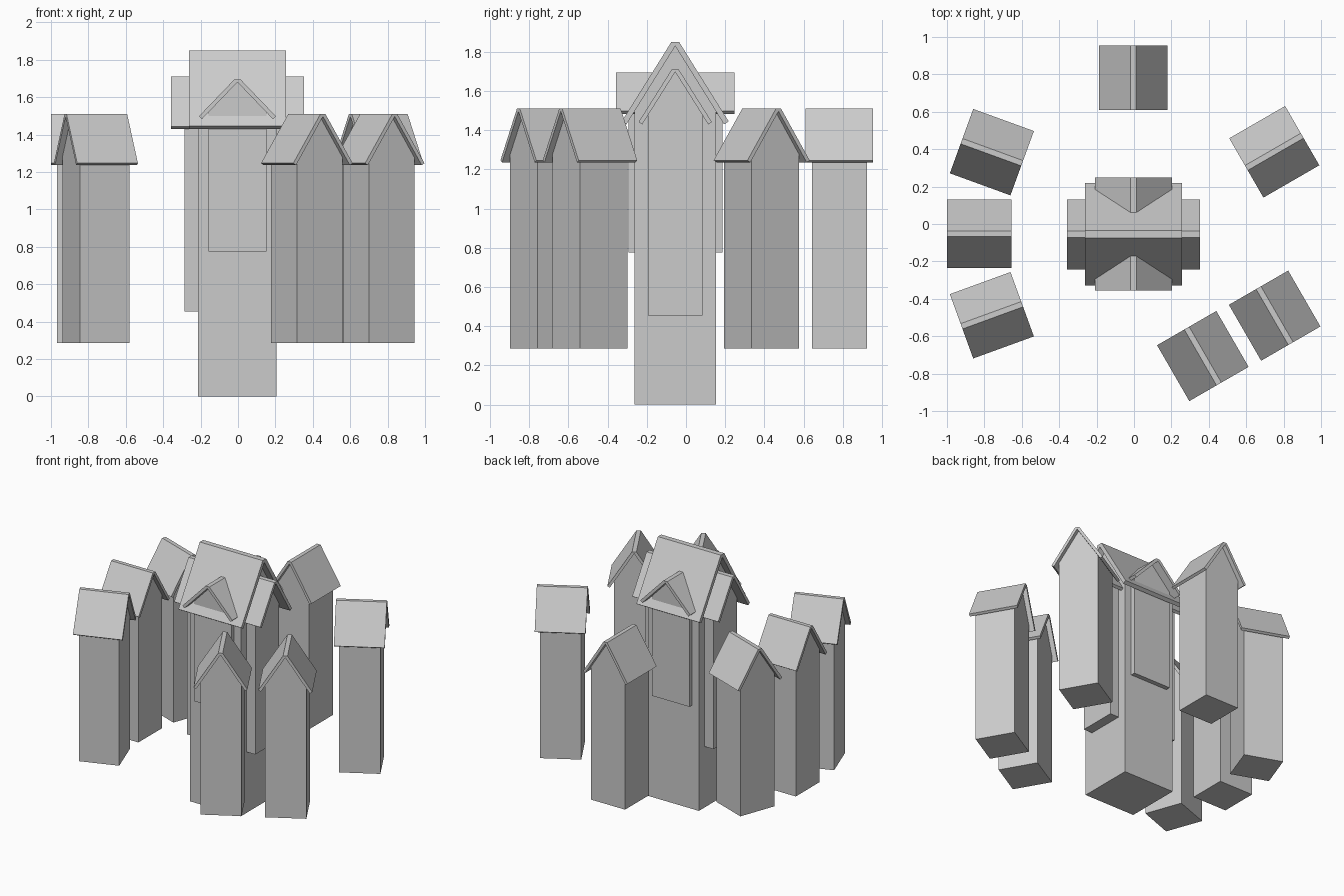
import bpy
from math import radians, cos, atan, sin

if "Cube" in bpy.data.objects:
    bpy.data.objects.remove(bpy.data.objects["Cube"])


def prism(name, profile, length, centre, angle):
    """Extrude a (across, z) profile along the local x axis, then turn and place it."""
    n = len(profile)
    verts = [(s * length / 2, y, z) for s in (-1, 1) for y, z in profile]
    faces = [tuple(range(n))[::-1], tuple(range(n, 2 * n))]
    faces += [(i, (i + 1) % n, n + (i + 1) % n, n + i) for i in range(n)]
    mesh = bpy.data.meshes.new(name)
    mesh.from_pydata(verts, [], faces)
    mesh.update()
    ob = bpy.data.objects.new(name, mesh)
    ob.location = (centre[0], centre[1], 0)
    ob.rotation_euler = (0, 0, radians(angle))
    bpy.context.collection.objects.link(ob)
    return ob


def gabled(name, centre, angle, body_len, body_half, base,
           roof_len, roof_half, eave, peak, flat, thick):
    """Gabled block: five-sided body under a bent roof slab with a flat ridge."""
    a = atan((peak - eave) / (roof_half - flat))
    a = atan((peak - eave - thick * cos(a)) / (roof_half - flat))
    slope = (peak - eave - thick * cos(a)) / (roof_half - flat)
    inner_peak = peak + slope * flat - thick / cos(a)
    outer_z = peak - slope * (roof_half - flat)
    in_half = roof_half - thick * sin(a)
    in_z = inner_peak - slope * in_half
    roof = [(-in_half, in_z), (0, inner_peak), (in_half, in_z),
            (roof_half, outer_z), (flat, peak), (-flat, peak), (-roof_half, outer_z)]
    roof = roof[::-1]
    shoulder = inner_peak - slope * body_half
    body = [(-body_half, base), (body_half, base), (body_half, shoulder),
            (0, inner_peak), (-body_half, shoulder)]
    prism(name + "_body", body, body_len, centre, angle)
    prism(name + "_roof", roof, roof_len, centre, angle)


# Central tower: main block, long narrow side wings, front/back cross gable
gabled("main_tower", (-0.003, -0.055), 0, 0.42, 0.207, 0.0,
       0.52, 0.273, 1.43, 1.85, 0.02, 0.028)
gabled("side_wings", (-0.003, -0.055), 0, 0.565, 0.14, 0.455,
       0.71, 0.187, 1.43, 1.71, 0.018, 0.022)
gabled("cross_gable", (-0.003, -0.054), 90, 0.48, 0.155, 0.775,
       0.605, 0.206, 1.482, 1.695, 0.016, 0.022)

# Ring of small hanging turrets: centre x, centre y, ridge direction
turrets = [(-0.003, 0.783, 90), (-0.76, 0.384, -20), (-0.828, -0.052, 0),
           (-0.76, -0.488, 20), (0.75, 0.386, 30), (0.752, -0.49, -60),
           (0.368, -0.706, -60)]
for i, (x, y, ang) in enumerate(turrets):
    gabled(f"turret_{i + 1}", (x, y), ang, 0.28, 0.14, 0.285,
           0.345, 0.183, 1.236, 1.51, 0.015, 0.02)
